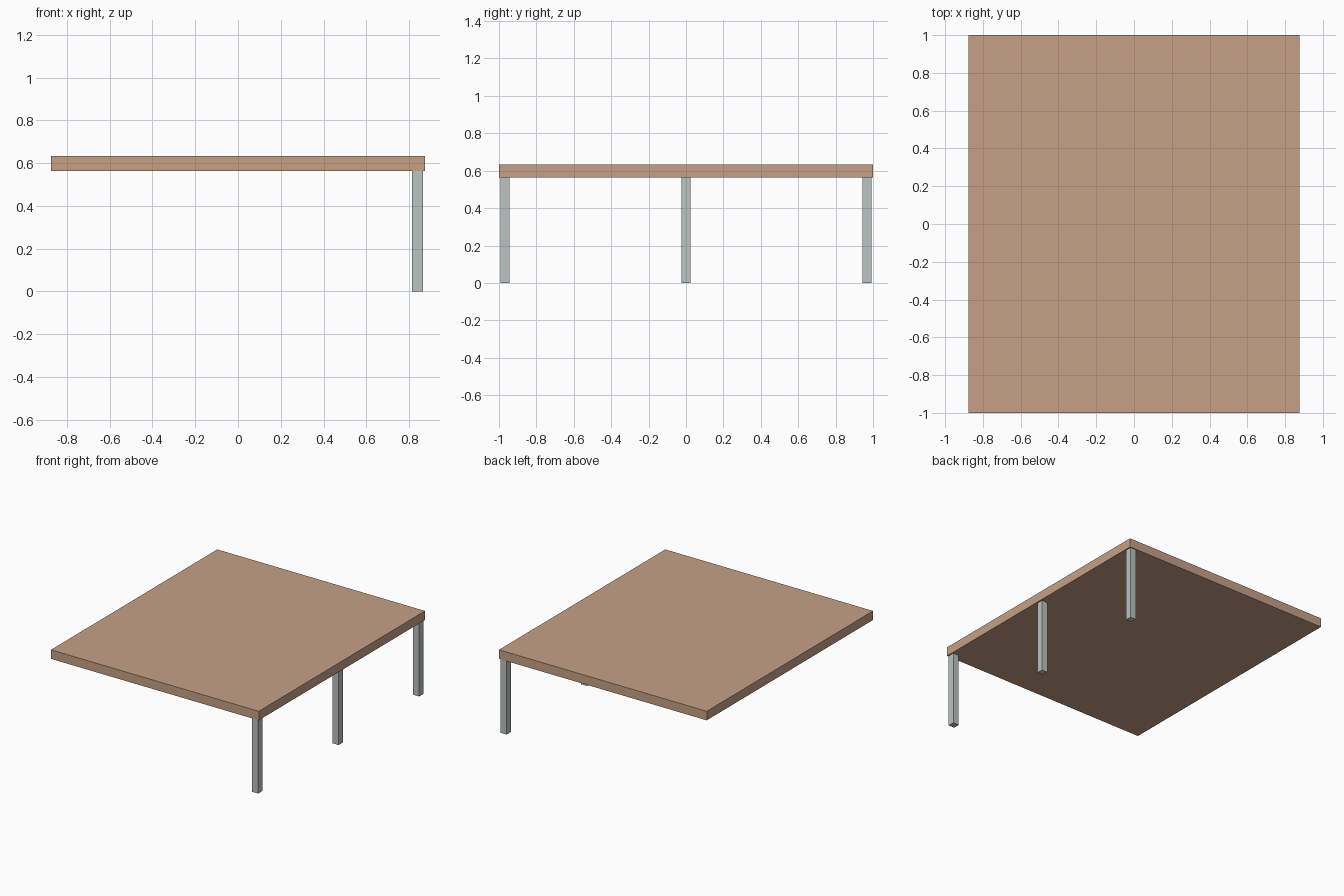
import bpy

if "Cube" in bpy.data.objects:
    bpy.data.objects.remove(bpy.data.objects["Cube"])


def material(name, rgb):
    def lin(c):
        c /= 255
        return c / 12.92 if c <= 0.04045 else ((c + 0.055) / 1.055) ** 2.4
    m = bpy.data.materials.new(name)
    m.diffuse_color = (*[lin(c) for c in rgb], 1)
    m.use_nodes = True
    m.node_tree.nodes["Principled BSDF"].inputs["Base Color"].default_value = m.diffuse_color
    return m


def box(name, lo, hi, mat):
    centre = [(a + b) / 2 for a, b in zip(lo, hi)]
    bpy.ops.mesh.primitive_cube_add(size=1, location=centre)
    ob = bpy.context.object
    ob.name = name
    ob.scale = [b - a for a, b in zip(lo, hi)]
    bpy.ops.object.transform_apply(location=False, rotation=False, scale=True)
    ob.data.materials.append(mat)
    return ob


wood = material("light wood", (198, 161, 134))
metal = material("pale grey metal", (187, 195, 193))

TOP_UNDER, TOP_HEIGHT = 0.563, 0.632

# Flat roof slab
box("slab", (-0.875, -1, TOP_UNDER), (0.875, 1, TOP_HEIGHT), wood)

# Row of three square posts along the right edge
LEG_X, LEG_HALF = 0.84, 0.025
for name, y in (("front_post", -0.968), ("middle_post", 0), ("back_post", 0.968)):
    box(name, (LEG_X - LEG_HALF, y - LEG_HALF, 0),
        (LEG_X + LEG_HALF, y + LEG_HALF, TOP_UNDER), metal)
